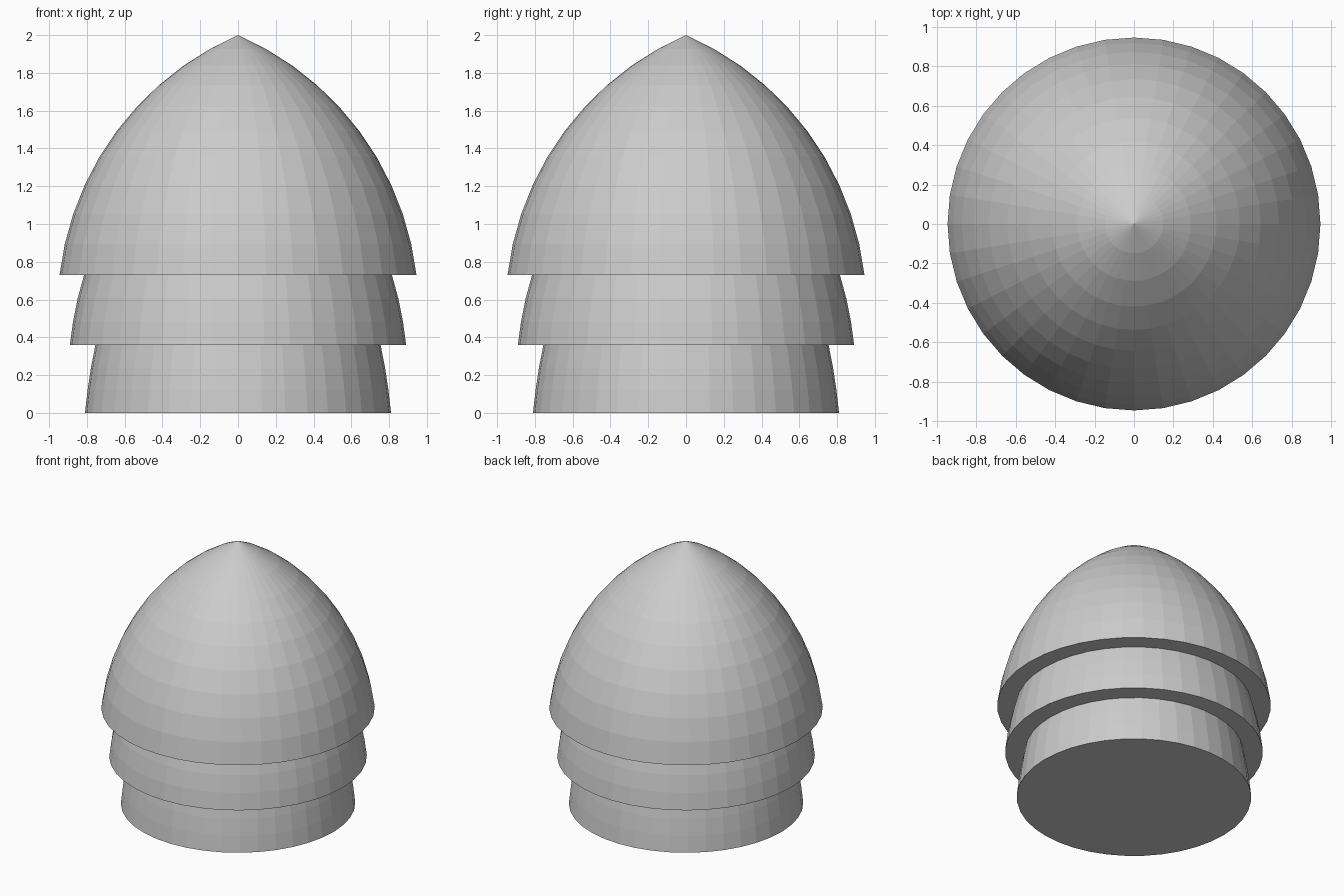
import bpy, bmesh, math

cube = bpy.data.objects.get("Cube")
if cube:
    bpy.data.objects.remove(cube)

SIDES = 40
BEND = math.radians(30)  # half the angle swept by each dome's arc

grey = bpy.data.materials.new("light_grey")
grey.use_nodes = True
colour = (0.6, 0.6, 0.6, 1)
grey.diffuse_color = colour
grey.node_tree.nodes["Principled BSDF"].inputs["Base Color"].default_value = colour


def arc(low, high, bend, steps):
    """Outward-bulging circular arc between two (radius, height) points."""
    dr, dz = high[0] - low[0], high[1] - low[1]
    pts = []
    for i in range(steps + 1):
        a = bend * (2 * i / steps - 1)
        t = (math.sin(a) / math.sin(bend) + 1) / 2
        bulge = (math.cos(a) - math.cos(bend)) / (2 * math.sin(bend))
        pts.append((low[0] + dr * t + dz * bulge, low[1] + dz * t - dr * bulge))
    return pts


def lathe(name, profile):
    """Closed solid of revolution; a zero radius becomes the tip."""
    bm = bmesh.new()
    rings = []
    for r, z in profile:
        if r < 1e-4:
            rings.append([bm.verts.new((0, 0, z))] * SIDES)
            continue
        turn = [2 * math.pi * k / SIDES for k in range(SIDES)]
        rings.append([bm.verts.new((r * math.cos(a), r * math.sin(a), z)) for a in turn])
    bm.faces.new(rings[0][::-1])
    for lo, hi in zip(rings, rings[1:]):
        for k in range(SIDES):
            n = (k + 1) % SIDES
            quad = [lo[k], lo[n], hi[n], hi[k]]
            bm.faces.new(list(dict.fromkeys(quad)))
    if len(set(rings[-1])) > 1:
        bm.faces.new(rings[-1])
    mesh = bpy.data.meshes.new(name)
    bm.to_mesh(mesh)
    bm.free()
    mesh.materials.append(grey)
    obj = bpy.data.objects.new(name, mesh)
    bpy.context.collection.objects.link(obj)


# Two flared skirts under a pointed dome
lathe("lower_skirt", arc((0.81, 0), (0.755, 0.36), 0.06, 3))
lathe("middle_skirt", arc((0.89, 0.36), (0.815, 0.73), 0.1, 3))
lathe("pointed_dome", arc((0.945, 0.73), (0, 2), BEND, 10))
